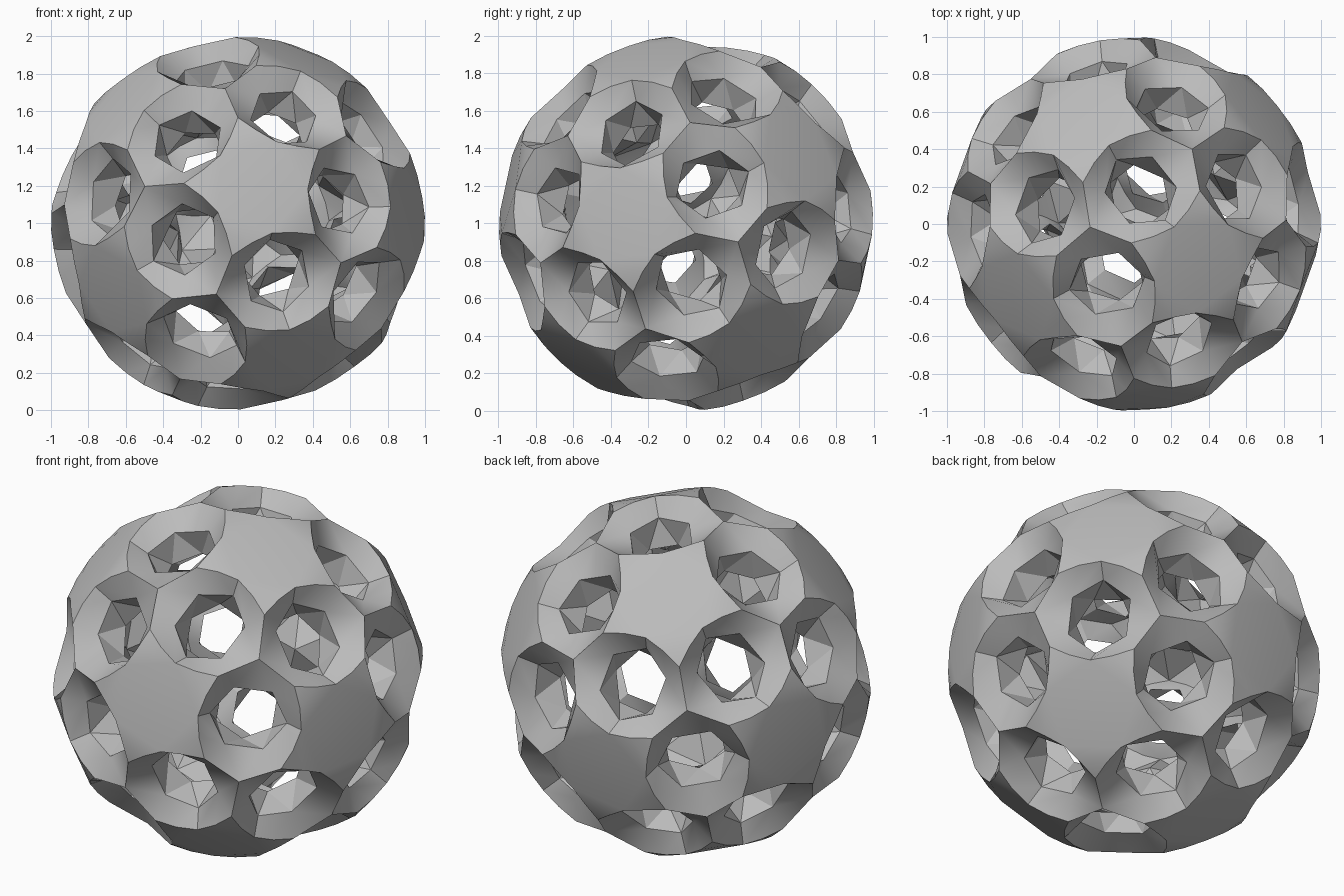
import bpy, bmesh, math
from mathutils import Vector
from itertools import combinations

if "Cube" in bpy.data.objects:
    bpy.data.objects.remove(bpy.data.objects["Cube"], do_unlink=True)

TIP = math.radians(23.4)     # angle from star centre to star tip
ARC = math.radians(16.4)     # angular radius of each opening's rim
CORNER = 0.975               # radius of the point where three rims meet
INNER = 0.80                 # inner skin relative to the outer skin
APEX = 0.66                  # inward point behind each star


def lean(a, b, angle):
    """Unit direction starting at a and leaning towards b by an angle."""
    side = (b - a * a.dot(b)).normalized()
    return a * math.cos(angle) + side * math.sin(angle)


# Twelve star axes, tilted
main = Vector((0.115, -0.972, 0.205)).normalized()
ex = (Vector((1, 0, 0)) - main * main.x).normalized()
ez = main.cross(ex)
axes = [main]
for k in range(5):
    t = math.radians(72 * k - 2.4)
    out = ex * math.cos(t) + ez * math.sin(t)
    axes.append((main + out * 2).normalized())
axes += [-a for a in axes]


def near(a, b):
    return 0.3 < a.dot(b) < 0.6


def arc(s, t, p):
    """Three rim points on the side of star s, the first nearest to corner p."""
    mid = (s + t).normalized()
    u = (p - mid * p.dot(mid)).normalized()
    v = (s - mid * s.dot(mid)).normalized()
    angles = [math.radians(d) for d in (65, 90, 115)]
    return [mid * math.cos(ARC) + (u * math.cos(a) + v * math.sin(a)) * math.sin(ARC)
            for a in angles]


def hexagon(mid, u, v, dist, ru, rv, start):
    return [mid * dist + u * ru * math.cos(a) + v * rv * math.sin(a)
            for a in (math.radians(start + 60 * k) for k in range(6))]


bm = bmesh.new()


def face(*pts):
    bm.faces.new([bm.verts.new(p) for p in pts])


# Thirty openings: sloped rim, faceted tunnel and inner collar
for s, t in combinations(axes, 2):
    if not near(s, t):
        continue
    mid = (s + t).normalized()
    p, q = [(s + t + w).normalized() for w in axes if near(s, w) and near(t, w)]
    u, v = (p - q).normalized(), (s - t).normalized()
    rim = ([p * CORNER, lean(s, p, TIP)] + arc(s, t, p) + [lean(s, q, TIP)]
           + [q * CORNER, lean(t, q, TIP)] + arc(t, s, q) + [lean(t, p, TIP)])
    back = [c * INNER for c in rim]
    mouth = hexagon(mid, u, v, 0.865, 0.185, 0.21, 30)
    throat = hexagon(mid, u, v, 0.71, 0.16, 0.175, 0)
    for half in (0, 1):
        o, h = half * 6, half * 3
        r = [rim[(o + i) % 12] for i in range(7)]
        b = [back[(o + i) % 12] for i in range(7)]
        m = [mouth[(h + i) % 6] for i in range(-1, 3)]
        k = [throat[(h + i) % 6] for i in range(4)]
        # outer rim
        face(r[0], m[1], m[0])
        face(r[0], r[1], m[1])
        face(r[1], r[2], m[1])
        face(r[2], r[3], m[2], m[1])
        face(r[3], r[4], m[3], m[2])
        face(r[4], r[5], m[3])
        face(r[5], r[6], m[3])
        # tunnel walls
        for i in range(3):
            face(m[i], m[i + 1], k[i])
            face(m[i + 1], k[i + 1], k[i])
        # inner collar
        face(b[0], b[1], k[0])
        face(b[1], b[2], k[1], k[0])
        face(b[2], b[3], k[1])
        face(b[3], k[2], k[1])
        face(b[3], b[4], k[2])
        face(b[4], b[5], k[3], k[2])
        face(b[5], b[6], k[3])

# Twelve stars: flat centre, five bent tips and a faceted back
for s in axes:
    e1 = s.orthogonal().normalized()
    e2 = s.cross(e1)
    around = sorted([t for t in axes if near(s, t)],
                    key=lambda t: math.atan2(t.dot(e2), t.dot(e1)))
    core = []
    for t, w in zip(around, around[1:] + around[:1]):
        p = (s + t + w).normalized()
        a, b = arc(s, t, p), arc(s, w, p)
        core.append(a[1])
        point = lean(s, p, TIP)
        face(a[1], a[0], b[0], b[1])
        face(a[0], point, b[0])
        face(b[1] * INNER, b[0] * INNER, a[0] * INNER, a[1] * INNER)
        face(b[0] * INNER, point * INNER, a[0] * INNER)
        face(b[1] * INNER, a[1] * INNER, s * APEX)
    face(*core)

bmesh.ops.remove_doubles(bm, verts=bm.verts[:], dist=0.0005)
bmesh.ops.recalc_face_normals(bm, faces=bm.faces[:])
bmesh.ops.translate(bm, vec=Vector((0, 0, 1)), verts=bm.verts[:])

mesh = bpy.data.meshes.new("pierced_shell")
bm.to_mesh(mesh)
bm.free()
shell = bpy.data.objects.new("pierced_shell", mesh)
bpy.context.collection.objects.link(shell)

grey = bpy.data.materials.new("plain_grey")
grey.use_nodes = True
colour = (0.5, 0.5, 0.5, 1)
grey.diffuse_color = colour
grey.node_tree.nodes["Principled BSDF"].inputs["Base Color"].default_value = colour
mesh.materials.append(grey)

bpy.ops.object.select_all(action="DESELECT")
shell.select_set(True)
bpy.context.view_layer.objects.active = shell
bpy.ops.object.shade_smooth_by_angle(angle=math.radians(30))
